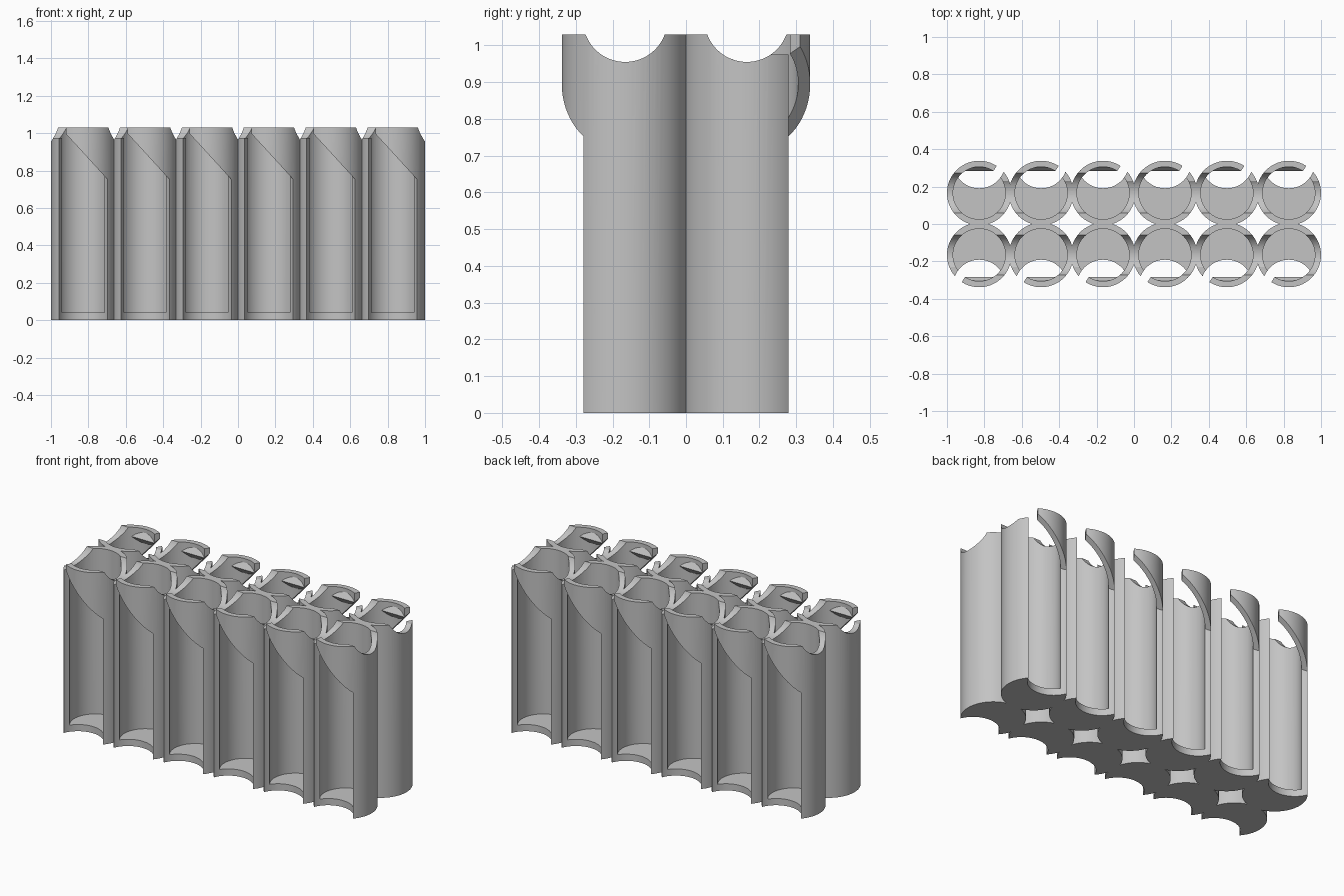
import bpy, bmesh, math
from mathutils import Matrix, Vector

if "Cube" in bpy.data.objects:
    bpy.data.objects.remove(bpy.data.objects["Cube"])

PITCH, R_OUT, R_IN = 0.331, 0.1725, 0.14
HEIGHT, FLOOR = 1.03, 0.04

grey = bpy.data.materials.new("grey plastic")
grey.diffuse_color = (0.55, 0.55, 0.55, 1)
grey.use_nodes = True
grey.node_tree.nodes["Principled BSDF"].inputs["Base Color"].default_value = grey.diffuse_color


def prism(name, points, vec):
    """Extrude a closed polygon along a vector."""
    bm = bmesh.new()
    face = bm.faces.new([bm.verts.new(p) for p in points])
    ext = bmesh.ops.extrude_face_region(bm, geom=[face])["geom"]
    bmesh.ops.translate(bm, vec=vec, verts=[v for v in ext if isinstance(v, bmesh.types.BMVert)])
    bmesh.ops.recalc_face_normals(bm, faces=bm.faces)
    me = bpy.data.meshes.new(name)
    bm.to_mesh(me)
    bm.free()
    ob = bpy.data.objects.new(name, me)
    bpy.context.collection.objects.link(ob)
    return ob


def cylinder(name, r, y, z0, z1, n=72):
    ring = [(r * math.cos(2 * math.pi * i / n), y + r * math.sin(2 * math.pi * i / n), z0) for i in range(n)]
    return prism(name, ring, (0, 0, z1 - z0))


def boolean(target, tool, op):
    """Apply a boolean and remove the tool object."""
    mod = target.modifiers.new("cut", 'BOOLEAN')
    mod.operation, mod.solver, mod.object = op, 'EXACT', tool
    dg = bpy.context.evaluated_depsgraph_get()
    me = bpy.data.meshes.new_from_object(target.evaluated_get(dg))
    target.modifiers.clear()
    target.data = me
    bpy.data.objects.remove(tool)


# One tube: outer wall with a bored pocket above the floor
tube = cylinder("tube_holder", R_OUT, 0, 0, HEIGHT)
boolean(tube, cylinder("bore", R_IN, 0, FLOOR, 1.2), 'DIFFERENCE')

# Retaining ridge inside the top of the front finger
ridge = prism("ridge", [(-0.077, -0.118, 0.975), (-0.077, -0.15, 1.022), (-0.077, -0.15, 0.928)], (0.154, 0, 0))
boolean(tube, ridge, 'UNION')

# Front window: round slot under a diagonal top
window = cylinder("window", R_IN, -0.1655, -0.1, 1.3)
above = prism("above", [(-0.3, -0.5, 1.223), (0.3, -0.5, 0.566), (0.3, -0.5, 1.6), (-0.3, -0.5, 1.6)], (0, 1, 0))
boolean(window, above, 'DIFFERENCE')
boolean(tube, window, 'DIFFERENCE')

# Gap between the finger tip and the shortened side post
gap = prism("gap", [(-0.03, -0.0465, 0.975), (-0.1655, -0.0465, 0.975), (-0.1655, -0.2, 0.975),
                    (-0.129, -0.2, 0.975)], (0, 0, 0.2))
boolean(tube, gap, 'DIFFERENCE')

# Round notch across the rim
notch = cylinder("notch", 0.115, 0, -0.4, 0.4)
notch.data.transform(Matrix.Translation((0, 0, 1.07)) @ Matrix.Rotation(math.pi / 2, 4, 'Y'))
boolean(tube, notch, 'DIFFERENCE')

# Two rows of six tubes, the back row turned half round
cell = tube.data
holder = None
for row in (-1, 1):
    for i in range(6):
        me = cell.copy()
        turn = Matrix.Rotation(math.pi if row > 0 else 0, 4, 'Z')
        me.transform(Matrix.Translation(((i - 2.5) * PITCH, row * PITCH / 2, 0)) @ turn)
        if holder is None:
            tube.data = me
            holder = tube
        else:
            part = bpy.data.objects.new("tube_copy", me)
            bpy.context.collection.objects.link(part)
            boolean(holder, part, 'UNION')

holder.data.materials.clear()
holder.data.materials.append(grey)
bpy.context.view_layer.objects.active = holder
holder.select_set(True)
bpy.ops.object.shade_smooth_by_angle(angle=math.radians(30))
